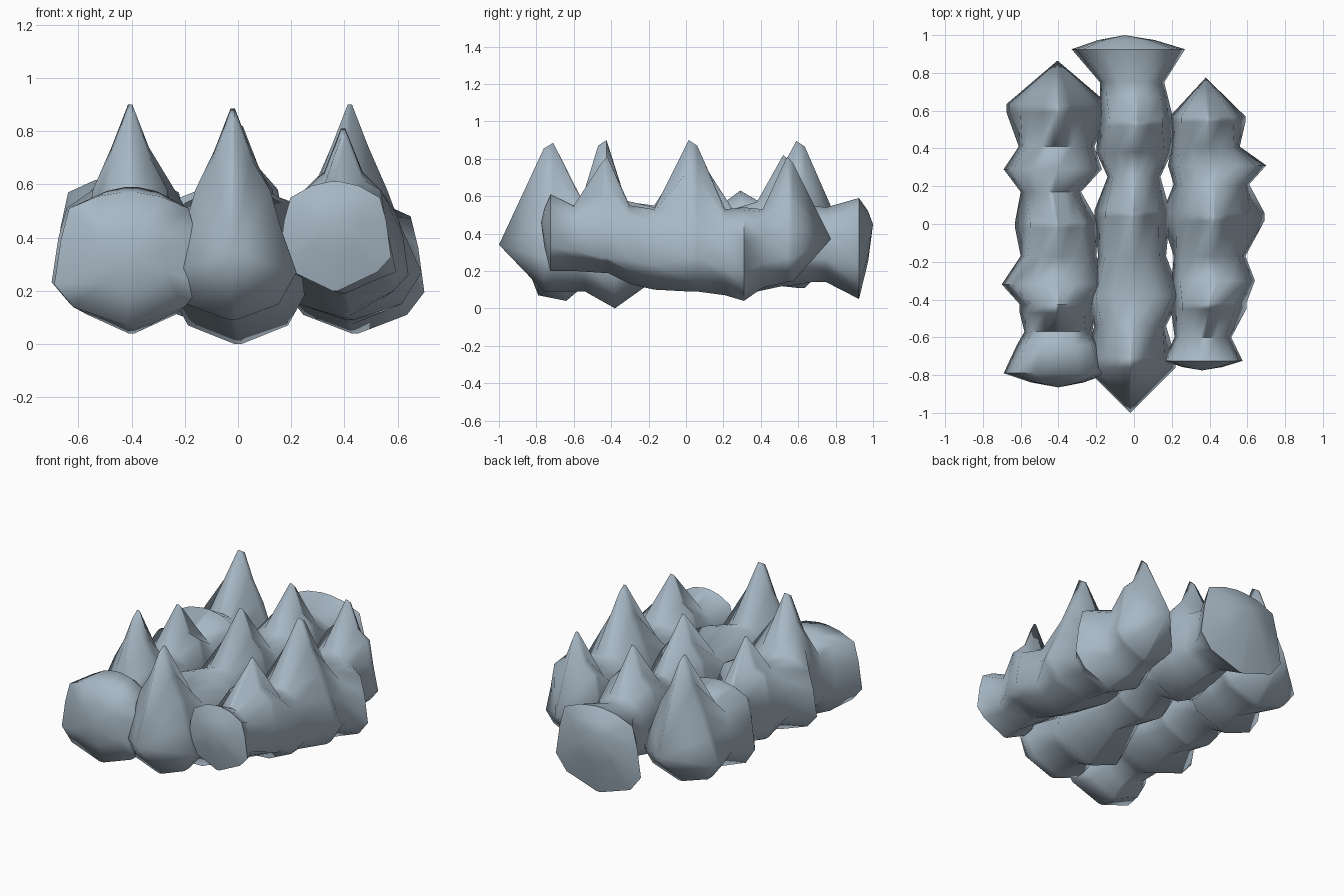
import bpy, bmesh, math

mat = bpy.data.materials.new("blue_grey")
mat.diffuse_color = (0.39, 0.48, 0.56, 1)


def half_section(kind, w, zt, zb):
    """Right half of a cross-section, from top to bottom, as (x, z)."""
    h = zt - zb
    if kind == "spike":   # pear shape: steep tip, flared base
        return [(0.008, zt), (0.07, zt - 0.16), (0.14, 0.58), (w * 0.45 + 0.075, 0.43),
                (w, 0.27), (w * 0.72, zb + 0.06), (w * 0.05, zb)]
    return [(w * 0.1, zt), (w * 0.42, zt - 0.015), (w * 0.8, zt - 0.06), (w * 0.91, zt - h * 0.35),
            (w, zb + h * 0.31), (w * 0.75, zb + 0.07), (w * 0.05, zb)]


def build_row(name, start, sections, end):
    """Skin cross-sections along y and close both ends at a point."""
    bm = bmesh.new()
    rings = []
    for kind, y, x, w, zt, zb, *blunt in sections:
        # a spike gets a second, slightly lower ring so that its tip is blunt
        cuts = [(y, zt)] + [(y + d, zt - 0.03) for d in blunt]
        for cy, cz in sorted(cuts):
            half = half_section(kind, w, cz, zb)
            pts = half + [(-a, z) for a, z in reversed(half)]
            rings.append([bm.verts.new((x + a, cy, z)) for a, z in pts])
    # rounded caps on blunt ends
    for at_end, tip in ((False, start), (True, end)):
        if sections[-1 if at_end else 0][0] == "lump":
            cap = []
            for v in rings[-1 if at_end else 0]:
                c = v.co
                cap.append(bm.verts.new((tip[0] + (c.x - tip[0]) * 0.5,
                                         tip[1] + (c.y - tip[1]) * 0.35,
                                         tip[2] + (c.z - tip[2]) * 0.5)))
            rings.insert(len(rings) if at_end else 0, cap)
    n = len(rings[0])
    for r, s in zip(rings, rings[1:]):
        for i in range(n):
            j = (i + 1) % n
            bm.faces.new((r[i], r[j], s[j], s[i]))
    for ring, tip in ((rings[0], start), (rings[-1], end)):
        v = bm.verts.new(tip)
        for i in range(n):
            bm.faces.new((ring[i], ring[(i + 1) % n], v))
    bmesh.ops.recalc_face_normals(bm, faces=bm.faces)
    me = bpy.data.meshes.new(name)
    bm.to_mesh(me)
    bm.free()
    me.materials.append(mat)
    ob = bpy.data.objects.new(name, me)
    bpy.context.collection.objects.link(ob)
    bpy.ops.object.select_all(action='DESELECT')
    ob.select_set(True)
    bpy.context.view_layer.objects.active = ob
    bpy.ops.object.shade_smooth_by_angle(angle=math.radians(70))


# left row: blunt front lump, three spikes, pointed back
build_row("left_spike_row", (-0.40, -0.865, 0.32), [
    ("lump", -0.79, -0.41, 0.28, 0.57, 0.07),
    ("lump", -0.64, -0.40, 0.22, 0.59, 0.04),
    ("lump", -0.57, -0.40, 0.18, 0.54, 0.10),
    ("spike", -0.425, -0.405, 0.20, 0.90, 0.12, -0.045),
    ("lump", -0.32, -0.42, 0.28, 0.57, 0.08),
    ("lump", -0.17, -0.40, 0.20, 0.55, 0.13),
    ("spike", -0.02, -0.41, 0.22, 0.78, 0.12, 0.03),
    ("lump", 0.17, -0.44, 0.16, 0.54, 0.16),
    ("lump", 0.29, -0.43, 0.26, 0.63, 0.08),
    ("lump", 0.41, -0.41, 0.20, 0.56, 0.13),
    ("spike", 0.59, -0.405, 0.27, 0.895, 0.11, 0.045),
], (-0.405, 0.865, 0.34))

# middle row: pointed front, three spikes, blunt back lump
build_row("middle_spike_row", (-0.02, -1.0, 0.34), [
    ("spike", -0.71, -0.02, 0.24, 0.885, 0.09, -0.05),
    ("lump", -0.54, -0.02, 0.19, 0.55, 0.09),
    ("lump", -0.38, 0.00, 0.25, 0.59, 0.00),
    ("lump", -0.17, -0.01, 0.18, 0.54, 0.15),
    ("spike", 0.04, -0.01, 0.20, 0.84, 0.12, 0.03),
    ("lump", 0.25, 0.00, 0.14, 0.53, 0.18),
    ("lump", 0.38, 0.00, 0.20, 0.57, 0.09),
    ("spike", 0.52, 0.01, 0.20, 0.82, 0.12, 0.03),
    ("lump", 0.67, 0.00, 0.18, 0.55, 0.14),
    ("lump", 0.75, -0.01, 0.17, 0.54, 0.14),
    ("lump", 0.925, -0.03, 0.30, 0.59, 0.05),
], (-0.05, 1.0, 0.45))

# right row: small front lump, three spikes, pointed back
build_row("right_spike_row", (0.36, -0.775, 0.46), [
    ("lump", -0.725, 0.365, 0.21, 0.61, 0.20),
    ("lump", -0.60, 0.365, 0.15, 0.55, 0.20),
    ("spike", -0.42, 0.395, 0.20, 0.81, 0.19, -0.03),
    ("lump", -0.30, 0.42, 0.22, 0.55, 0.13),
    ("lump", -0.17, 0.40, 0.19, 0.53, 0.10),
    ("spike", 0.015, 0.42, 0.27, 0.90, 0.09, 0.045),
    ("lump", 0.21, 0.41, 0.20, 0.53, 0.07),
    ("lump", 0.31, 0.44, 0.26, 0.54, 0.04),
    ("lump", 0.41, 0.38, 0.18, 0.53, 0.11),
    ("spike", 0.54, 0.39, 0.20, 0.81, 0.14, 0.03),
], (0.38, 0.775, 0.37))
